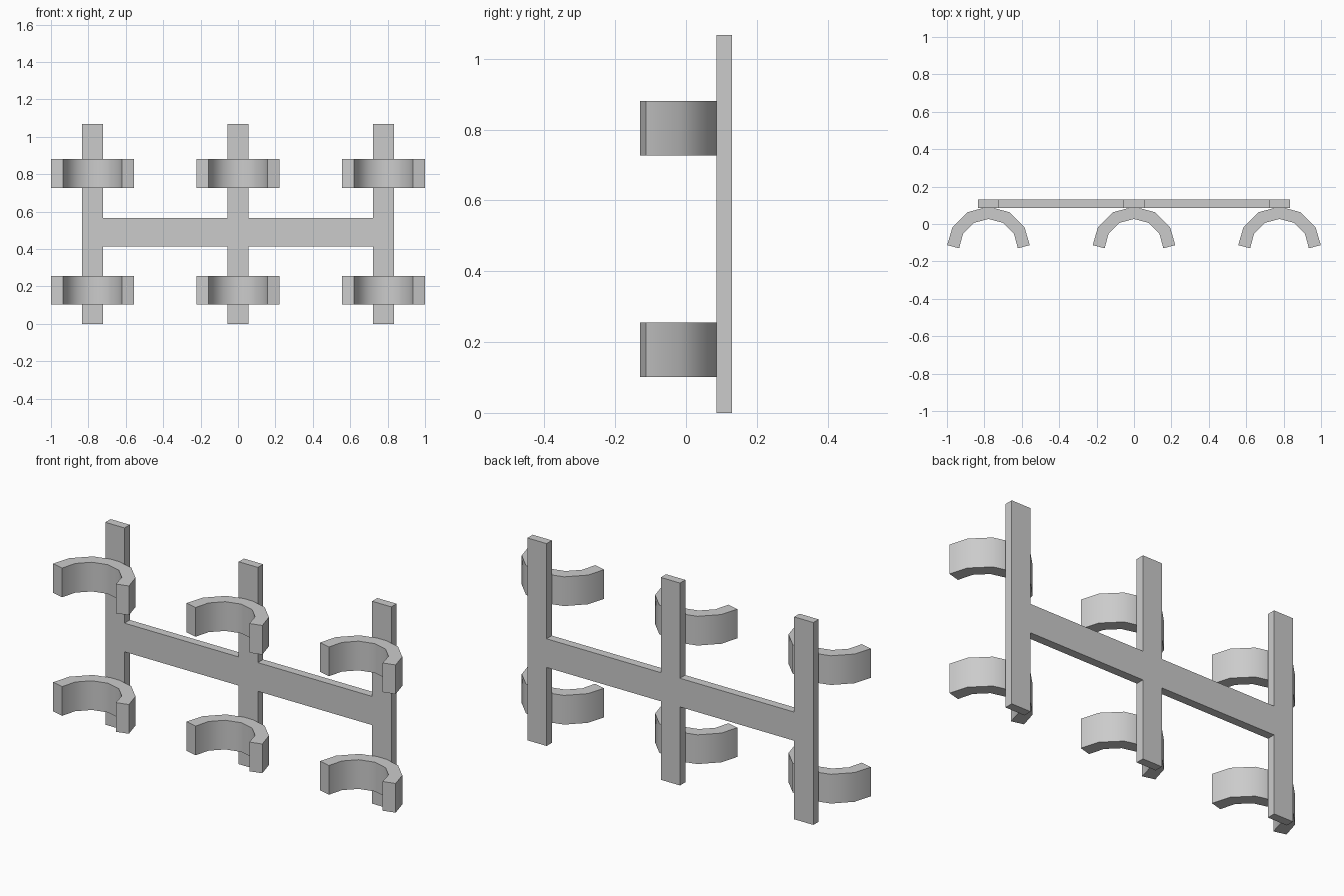
import bpy, bmesh
from math import sin, cos, pi, radians

if "Cube" in bpy.data.objects:
    bpy.data.objects.remove(bpy.data.objects["Cube"])

POST_X, HALF_W, HEIGHT = 0.778, 0.056, 1.067
BAR_Z = (0.414, 0.565)
FRONT_Y, BACK_Y = 0.086, 0.13


def extrude_profile(name, pts, offset):
    """Fill an outline and extrude it by offset."""
    bm = bmesh.new()
    face = bm.faces.new([bm.verts.new(p) for p in pts])
    ext = bmesh.ops.extrude_face_region(bm, geom=[face])
    verts = [v for v in ext["geom"] if isinstance(v, bmesh.types.BMVert)]
    bmesh.ops.translate(bm, vec=offset, verts=verts)
    bmesh.ops.recalc_face_normals(bm, faces=bm.faces)
    mesh = bpy.data.meshes.new(name)
    bm.to_mesh(mesh)
    bm.free()
    obj = bpy.data.objects.new(name, mesh)
    bpy.context.collection.objects.link(obj)
    return obj


# Frame: three uprights and the crossbar as one flat outline
inner, outer = POST_X - HALF_W, POST_X + HALF_W
right = [(HALF_W, 0), (HALF_W, BAR_Z[0]), (inner, BAR_Z[0]), (inner, 0),
         (outer, 0), (outer, HEIGHT), (inner, HEIGHT), (inner, BAR_Z[1]),
         (HALF_W, BAR_Z[1]), (HALF_W, HEIGHT)]
outline = right + [(-x, z) for x, z in reversed(right)]
extrude_profile("frame", [(x, FRONT_Y, z) for x, z in outline],
                (0, BACK_Y - FRONT_Y, 0))

# Clips: six-sided half rings, ends cut square to their last segment
SEGS, R_IN, THICK, CLIP_Y, CLIP_H = 6, 0.157, 0.066, -0.13, 0.154
step = pi / SEGS


def clip(name, cx, z):
    inside, outside = [], []
    for i in range(SEGS + 1):
        a = i * step
        n = step / 2 if i == 0 else pi - step / 2 if i == SEGS else a
        x, y = cx + R_IN * cos(a), CLIP_Y + R_IN * sin(a)
        inside.append((x, y, z))
        outside.append((x + THICK * cos(n), y + THICK * sin(n), z))
    obj = extrude_profile(name, inside + outside[::-1], (0, 0, CLIP_H))
    bpy.ops.object.select_all(action='DESELECT')
    obj.select_set(True)
    bpy.context.view_layer.objects.active = obj
    bpy.ops.object.shade_smooth_by_angle(angle=radians(40))


for side, cx in (("left", -POST_X), ("middle", 0), ("right", POST_X)):
    for level, z in (("lower", 0.102), ("upper", 0.727)):
        clip(f"{level}_{side}_clip", cx, z)
